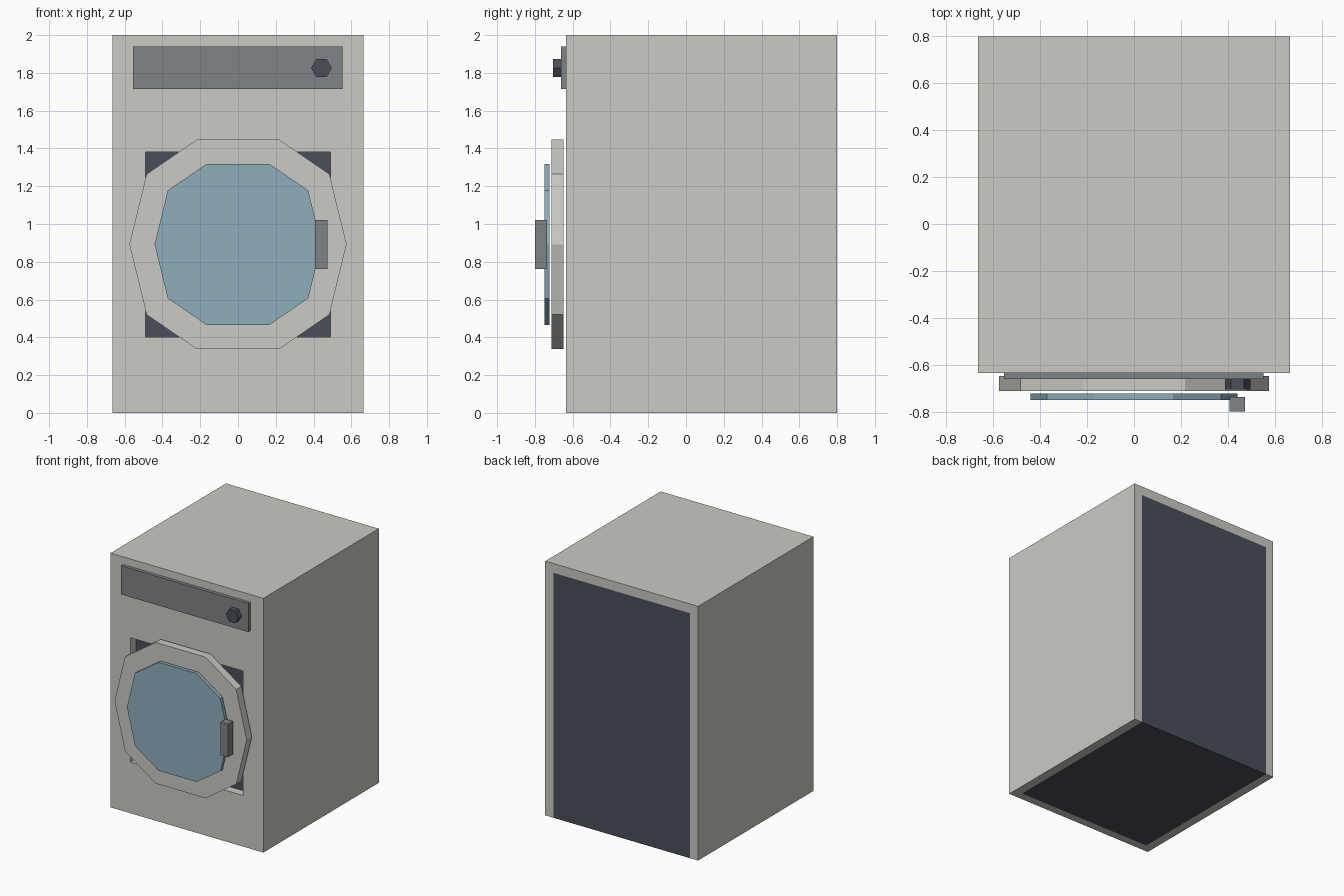
import bpy, bmesh, math

if "Cube" in bpy.data.objects:
    bpy.data.objects.remove(bpy.data.objects["Cube"])


def srgb(r, g, b):
    lin = [((c / 255 + 0.055) / 1.055) ** 2.4 for c in (r, g, b)]
    return (*lin, 1.0)


def material(name, rgb):
    m = bpy.data.materials.new(name)
    m.diffuse_color = srgb(*rgb)
    m.use_nodes = True
    m.node_tree.nodes["Principled BSDF"].inputs["Base Color"].default_value = m.diffuse_color
    return m


WHITE = material("warm_white", (203, 202, 196))
GREY = material("panel_grey", (128, 131, 134))
DARK = material("dark_slate", (74, 78, 89))
GLASS = material("glass_blue", (142, 175, 188))


def prism(name, outline, y0, y1, mat):
    """Extrude an x-z outline from y0 (front) to y1 (back)."""
    bm = bmesh.new()
    face = bm.faces.new([bm.verts.new((x, y0, z)) for x, z in outline])
    ext = bmesh.ops.extrude_face_region(bm, geom=[face], use_keep_orig=True)
    moved = [v for v in ext["geom"] if isinstance(v, bmesh.types.BMVert)]
    bmesh.ops.translate(bm, verts=moved, vec=(0, y1 - y0, 0))
    bmesh.ops.recalc_face_normals(bm, faces=bm.faces)
    mesh = bpy.data.meshes.new(name)
    bm.to_mesh(mesh)
    bm.free()
    mesh.materials.append(mat)
    ob = bpy.data.objects.new(name, mesh)
    bpy.context.collection.objects.link(ob)
    return ob


def box(name, x0, x1, y0, y1, z0, z1, mat):
    return prism(name, [(x0, z0), (x1, z0), (x1, z1), (x0, z1)], y0, y1, mat)


# Cabinet shell: hollow, open at back and bottom, square door opening
cabinet = box("cabinet", -0.665, 0.665, -0.635, 0.80, 0, 2, WHITE)
cutters = [
    box("hollow_cutter", -0.595, 0.595, -0.57, 0.9, -0.1, 1.927, WHITE),
    box("opening_cutter", -0.489, 0.489, -0.8, -0.4, 0.402, 1.381, WHITE),
]
bpy.context.view_layer.objects.active = cabinet
for c in cutters:
    mod = cabinet.modifiers.new(c.name, 'BOOLEAN')
    mod.operation = 'DIFFERENCE'
    mod.solver = 'EXACT'
    mod.object = c
    bpy.ops.object.modifier_apply(modifier=mod.name)
    bpy.data.objects.remove(c)

# Dark inner block, flush with the back and bottom
box("inner_block", -0.595, 0.595, -0.57, 0.80, 0, 1.927, DARK)


# Ten-sided door and glass share one outline, mirrored from a quarter
def door_outline(s, zc=0.892):
    half = [(0.575, 0), (0.484, 0.372), (0.217, 0.555)]
    half += [(-x, z) for x, z in reversed(half)]
    pts = half + [(-x, -z) for x, z in half[1:-1]]
    return [(x * s, zc + z * s) for x, z in pts]


prism("door", door_outline(1), -0.713, -0.649, WHITE)
prism("door_glass", door_outline(0.768), -0.75, -0.723, GLASS)
box("door_handle", 0.408, 0.473, -0.80, -0.737, 0.761, 1.021, GREY)

# Control panel and six-sided knob
box("control_panel", -0.555, 0.553, -0.662, -0.635, 1.715, 1.94, GREY)
hexagon = [(0.442 + 0.055 * math.cos(math.radians(60 * i)),
            1.826 + 0.055 * math.sin(math.radians(60 * i))) for i in range(6)]
prism("knob", hexagon, -0.705, -0.662, DARK)
